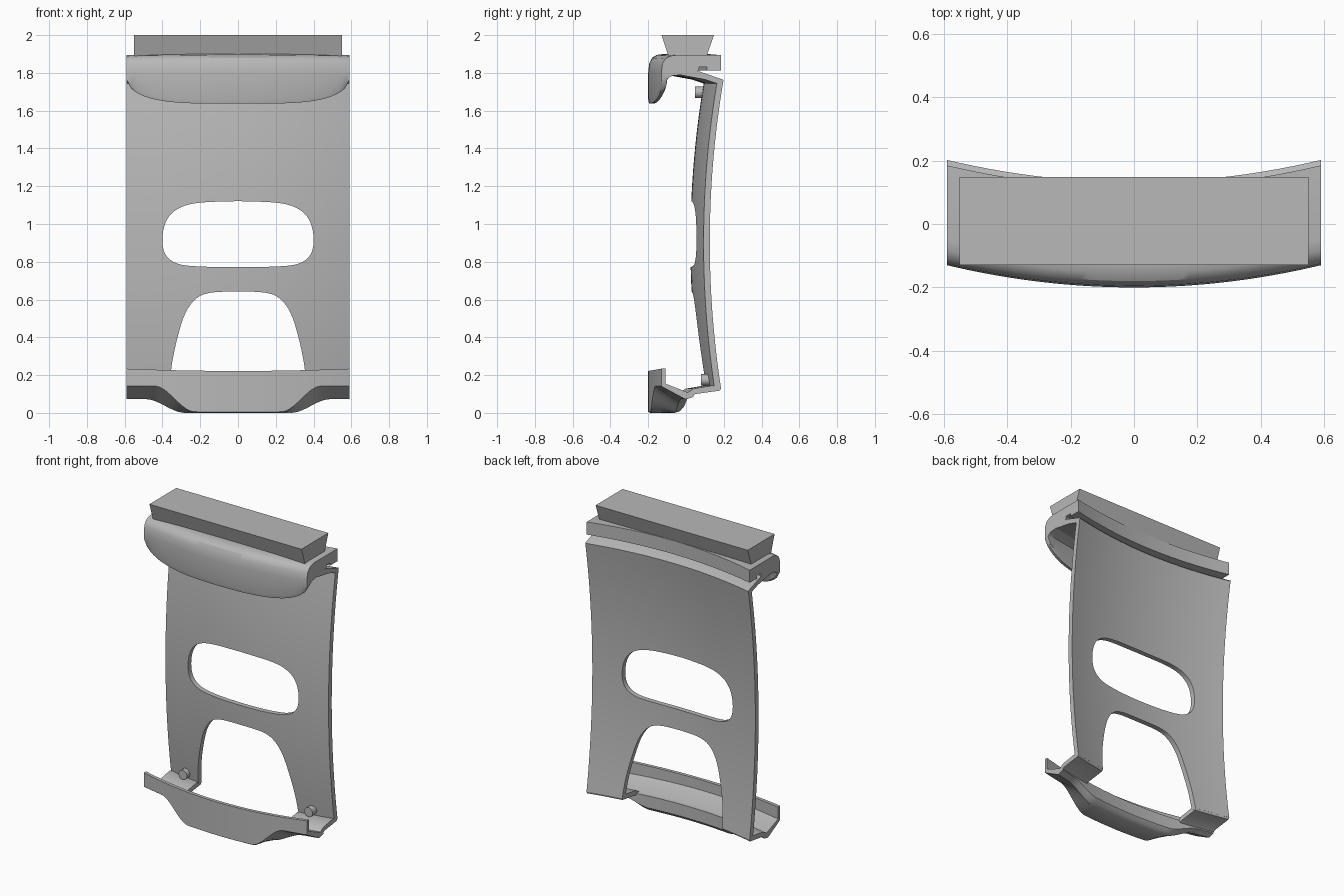
import bpy, bmesh, math

if "Cube" in bpy.data.objects:
    bpy.data.objects.remove(bpy.data.objects["Cube"], do_unlink=True)

HALF = 0.59
mat = bpy.data.materials.new("plain grey")
mat.use_nodes = True
grey = (0.48, 0.48, 0.48, 1)
mat.diffuse_color = grey
mat.node_tree.nodes["Principled BSDF"].inputs["Base Color"].default_value = grey


def finish(name, bm, angle=32):
    bmesh.ops.recalc_face_normals(bm, faces=bm.faces)
    me = bpy.data.meshes.new(name)
    bm.to_mesh(me)
    bm.free()
    ob = bpy.data.objects.new(name, me)
    bpy.context.collection.objects.link(ob)
    me.materials.append(mat)
    smooth(ob, angle)
    return ob


def smooth(ob, angle=32):
    bpy.ops.object.select_all(action="DESELECT")
    ob.select_set(True)
    bpy.context.view_layer.objects.active = ob
    bpy.ops.object.shade_smooth_by_angle(angle=math.radians(angle))


def bow(x):
    return 0.07 * (x / HALF) ** 2


def bowed(x, y, z):
    return x, y + bow(x), z


def sweep(name, profile, x0, x1, steps, warp=bowed):
    """Carry a closed y-z profile along x, bending each section."""
    bm = bmesh.new()
    rings = []
    for i in range(steps + 1):
        x = x0 + (x1 - x0) * i / steps
        rings.append([bm.verts.new(warp(x, y, z)) for y, z in profile])
    n = len(profile)
    for a, b in zip(rings, rings[1:]):
        for j in range(n):
            k = (j + 1) % n
            bm.faces.new((a[j], a[k], b[k], b[j]))
    bm.faces.new(rings[0])
    bm.faces.new(rings[-1])
    return finish(name, bm)


def spline(points, steps=6):
    """Smooth open curve through the points."""
    p = [points[0]] + points + [points[-1]]
    out = []
    for a, b, c, d in zip(p, p[1:], p[2:], p[3:]):
        for s in range(steps):
            t = s / steps
            out.append(tuple(b[i] + 0.5 * t * (c[i] - a[i] + t * (
                2 * a[i] - 5 * b[i] + 4 * c[i] - d[i] + t * (3 * (b[i] - c[i]) + d[i] - a[i])))
                for i in range(2)))
    return out + [points[-1]]


def cut(target, half):
    """Cut a mirrored x-z outline through the target."""
    outline = half + [(-x, z) for x, z in reversed(half) if x > 1e-4]
    bm = bmesh.new()
    face = bm.faces.new([bm.verts.new((x, -0.5, z)) for x, z in outline])
    ext = bmesh.ops.extrude_face_region(bm, geom=[face])
    bmesh.ops.translate(bm, vec=(0, 1, 0),
                        verts=[v for v in ext["geom"] if isinstance(v, bmesh.types.BMVert)])
    cutter = finish("cutter", bm)
    cutter.hide_render = True
    mod = target.modifiers.new("opening", "BOOLEAN")
    mod.operation = "DIFFERENCE"
    mod.solver = "EXACT"
    mod.object = cutter
    bpy.context.view_layer.objects.active = target
    bpy.ops.object.modifier_apply(modifier=mod.name)
    bpy.data.objects.remove(cutter, do_unlink=True)


# Back plate, curved both ways, with two openings
def plate_y(z):
    return 0.023 + 0.073 * ((z - 0.9) / 0.86) ** 2


levels = [0.125 + 1.63 * i / 24 for i in range(25)]
section = [(plate_y(z), z) for z in levels]
section += [(plate_y(z) + 0.033, z + 0.005) for z in reversed(levels)]
plate = sweep("back_plate", section, -HALF, HALF, 28)

slot = spline([(0, 1.121), (0.2, 1.113), (0.31, 1.085), (0.375, 1.025), (0.4, 0.93),
               (0.385, 0.84), (0.32, 0.79), (0.2, 0.775), (0, 0.772)])
arch = spline([(0, 0.643), (0.14, 0.637), (0.22, 0.606), (0.28, 0.525),
               (0.325, 0.38), (0.355, 0.22), (0.37, 0.0)])
cut(plate, slot)
cut(plate, arch)
smooth(plate)


# Upper hook with a front lip that is deepest in the middle
def hook_warp(x, y, z):
    depth = max(0.06, math.sqrt(max(0, 1 - (abs(x) / HALF) ** 4)))
    if z < 1.77:
        z = 1.77 - (1.77 - z) * depth
    elif z > 1.85:
        z -= 0.006 * (x / HALF) ** 2
    return bowed(x, y, z)


hook = [(-0.195, 1.637), (-0.2, 1.66), (-0.2, 1.8), (-0.195, 1.85), (-0.18, 1.88),
        (-0.155, 1.895), (-0.12, 1.9), (0.115, 1.9), (0.115, 1.812),
        (0.04, 1.812), (0.04, 1.83), (0.0, 1.83), (0.0, 1.812), (-0.04, 1.795),
        (-0.14, 1.785), (-0.16, 1.775), (-0.168, 1.75), (-0.17, 1.66), (-0.178, 1.637)]
sweep("upper_hook", hook, -HALF, HALF, 48, hook_warp)

# Sloping web from the plate to the hook
web = [(0.132, 1.762), (0.0, 1.808), (-0.09, 1.805), (-0.09, 1.787), (0.03, 1.765), (0.09, 1.745)]
sweep("upper_web", web, -HALF, HALF, 28)

# Flared bar on top
bar = [(-0.13, 2.0), (0.148, 2.0), (0.108, 1.885), (-0.092, 1.885)]
sweep("top_bar", bar, -0.55, 0.55, 1, lambda x, y, z: (x, y, z))


# Lower tray: the middle of its underside drops down to the ground
def tray_warp(x, y, z):
    wide = 0.44 if y < -0.15 else 0.49
    t = min(1, max(0, (wide - abs(x)) / 0.21))
    drop = t * t * (3 - 2 * t)
    if z > 0.2:
        z += 0.012 * (x / HALF) ** 2
    elif (y, z) in tray_bottom:
        z += (tray_bottom[(y, z)] - z) * drop
    return bowed(x, y, z)


tray_bottom = {(-0.03, 0.085): 0.03, (-0.05, 0.078): 0.008, (-0.075, 0.073): 0.0,
               (-0.19, 0.135): 0.0, (-0.2, 0.142): 0.006}
tray = [(-0.2, 0.222), (-0.178, 0.222), (-0.178, 0.155), (-0.06, 0.108), (-0.03, 0.108)]
sweep("lower_tray", tray + list(tray_bottom), -HALF, HALF, 60, tray_warp)

# Feet joining the plate legs to the tray, and locating pegs
foot = [(-0.06, 0.108), (-0.03, 0.128), (0.07, 0.145), (0.115, 0.13), (0.11, 0.118),
        (-0.02, 0.1), (-0.05, 0.078), (-0.075, 0.073)]


def peg(name, x, z, radius):
    bm = bmesh.new()
    bmesh.ops.create_cone(bm, cap_ends=True, segments=24, radius1=radius,
                          radius2=radius, depth=0.05)
    y = plate_y(z) + bow(x) - 0.013
    for v in bm.verts:
        v.co = (x + v.co.x, y + v.co.z, z + v.co.y)
    finish(name, bm)


for side, label in ((1, "left"), (-1, "right")):
    sweep("foot_" + label, foot, side * 0.363, side * HALF, 8)
    peg("lower_peg_" + label, side * 0.455, 0.175, 0.03)
peg("upper_peg", 0, 1.697, 0.03)
